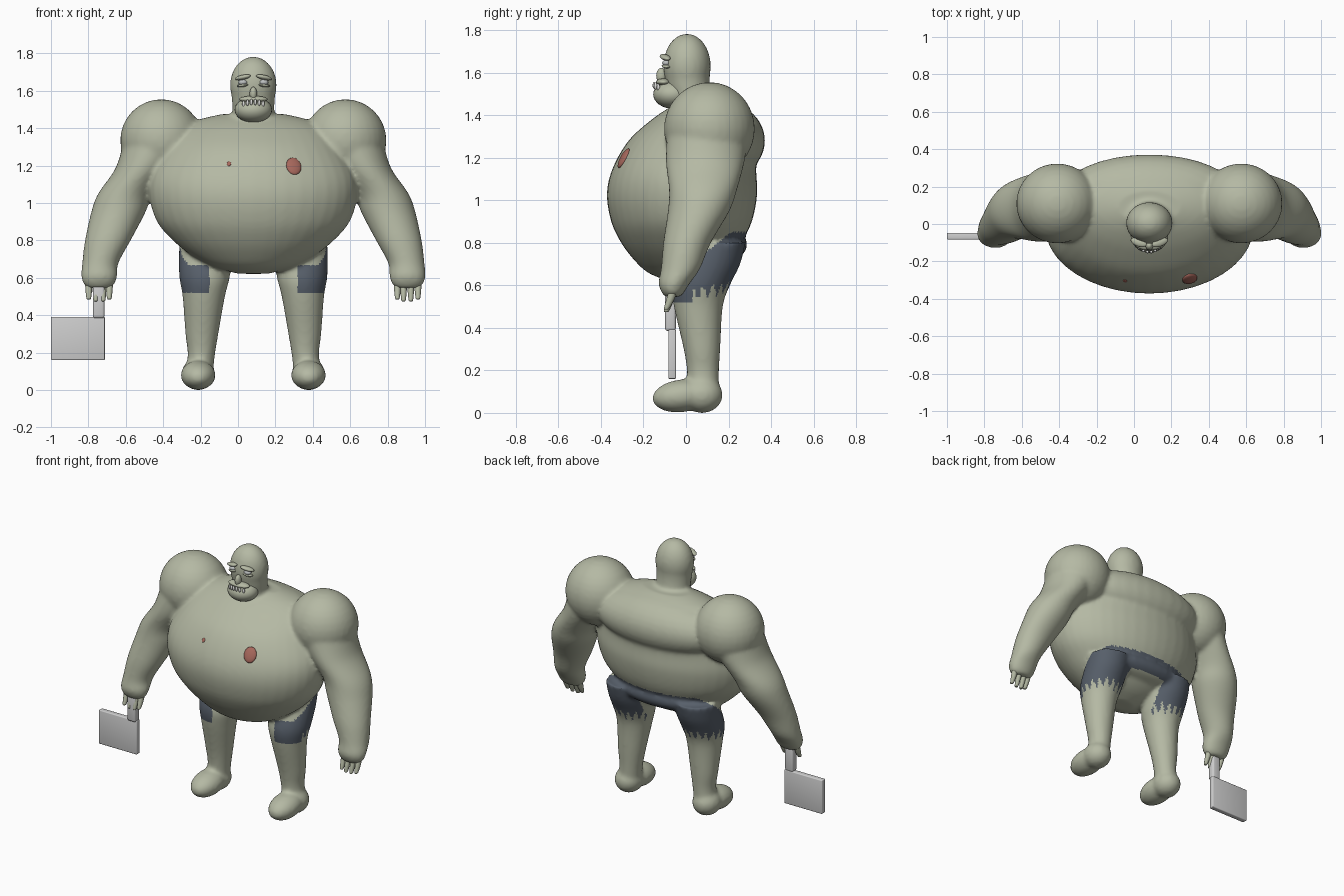
import bpy, bmesh, math
from mathutils import Vector, Matrix, Euler

if "Cube" in bpy.data.objects:
    bpy.data.objects.remove(bpy.data.objects["Cube"])

CX = 0.082  # symmetry plane of the figure


def material(name, rgb):
    m = bpy.data.materials.new(name)
    m.diffuse_color = (*rgb, 1)
    m.use_nodes = True
    m.node_tree.nodes["Principled BSDF"].inputs["Base Color"].default_value = m.diffuse_color
    return m


SKIN = material("sage skin", (0.46, 0.485, 0.37))
CLOTH = material("slate cloth", (0.095, 0.115, 0.145))
STEEL = material("pale steel", (0.62, 0.62, 0.62))
PINK = material("dusty red", (0.38, 0.135, 0.105))
TOOTH = material("tooth white", (0.72, 0.72, 0.70))
EYE = material("eye grey", (0.50, 0.52, 0.52))


def ellipsoid(bm, loc, size, rot=(0, 0, 0), seg=32):
    mat = Matrix.LocRotScale(Vector(loc), Euler(rot), Vector(size))
    bmesh.ops.create_uvsphere(bm, u_segments=seg, v_segments=seg // 2, radius=1, matrix=mat)


def spline(rows, steps=5):
    """Catmull-Rom through the stations."""
    out = []
    for i in range(len(rows) - 1):
        a, b, c, d = (rows[max(0, min(len(rows) - 1, i + k))] for k in (-1, 0, 1, 2))
        for s in range(steps):
            t = s / steps
            out.append([0.5 * (2 * q + (r - p) * t + (2 * p - 5 * q + 4 * r - w) * t * t
                               + (3 * q - p - 3 * r + w) * t ** 3)
                        for p, q, r, w in zip(a, b, c, d)])
    return out + [list(rows[-1])]


def loft(bm, rows, seg=40):
    """Horizontal ellipses: x, y, z, rx, ry."""
    rings = []
    for x, y, z, rx, ry in spline(rows):
        rings.append([bm.verts.new((x + rx * math.cos(2 * math.pi * k / seg),
                                    y + ry * math.sin(2 * math.pi * k / seg), z))
                      for k in range(seg)])
    for a, b in zip(rings, rings[1:]):
        for k in range(seg):
            j = (k + 1) % seg
            bm.faces.new((a[k], a[j], b[j], b[k]))
    bm.faces.new(rings[0])
    bm.faces.new(rings[-1])


def finish(bm, name, *mats):
    bmesh.ops.recalc_face_normals(bm, faces=bm.faces)
    me = bpy.data.meshes.new(name)
    bm.to_mesh(me)
    bm.free()
    for m in mats:
        me.materials.append(m)
    me.polygons.foreach_set("use_smooth", [True] * len(me.polygons))
    ob = bpy.data.objects.new(name, me)
    bpy.context.collection.objects.link(ob)
    return ob


def blob(name, mat, loc, size, rot=(0, 0, 0), seg=20):
    bm = bmesh.new()
    ellipsoid(bm, loc, size, rot, seg)
    return finish(bm, name, mat)


# ---- body: overlapping volumes fused into one skin ----
bm = bmesh.new()
# torso stations: z, front y, back y, half width
torso = [(0.622, -0.09, 0.03, 0.08), (0.66, -0.18, 0.12, 0.22), (0.72, -0.245, 0.20, 0.33),
         (0.80, -0.305, 0.26, 0.43), (0.90, -0.352, 0.31, 0.515), (1.03, -0.372, 0.335, 0.555),
         (1.15, -0.345, 0.33, 0.545), (1.28, -0.27, 0.34, 0.48), (1.38, -0.16, 0.32, 0.41),
         (1.44, -0.07, 0.26, 0.31), (1.475, 0.0, 0.18, 0.17)]
loft(bm, [(CX, (f + b) / 2, z, w, (b - f) / 2) for z, f, b, w in torso])
ellipsoid(bm, (CX, 0.15, 1.28), (0.48, 0.222, 0.19))      # upper back roll
ellipsoid(bm, (CX, 0.15, 0.79), (0.35, 0.138, 0.085))     # rump
# neck and head
loft(bm, [(CX, 0.05, 1.38, 0.15, 0.13), (CX, 0.03, 1.46, 0.115, 0.10),
          (CX, 0.01, 1.54, 0.114, 0.103), (CX, 0.005, 1.62, 0.122, 0.109)])
ellipsoid(bm, (CX, 0.005, 1.63), (0.125, 0.112, 0.153))
for s in (-1, 1):
    # shoulder
    ellipsoid(bm, (CX + s * 0.492, 0.11, 1.335), (0.22, 0.214, 0.22))
    # arm and palm
    arm = [(0.53, 0.10, 1.30, 0.17, 0.19), (0.595, 0.09, 1.18, 0.145, 0.185),
           (0.685, 0.08, 1.05, 0.145, 0.16), (0.722, 0.06, 0.95, 0.145, 0.145),
           (0.778, 0.005, 0.80, 0.122, 0.112), (0.818, -0.025, 0.68, 0.097, 0.092),
           (0.824, -0.055, 0.61, 0.096, 0.074), (0.825, -0.062, 0.565, 0.082, 0.052),
           (0.825, -0.062, 0.545, 0.055, 0.035)]
    loft(bm, [(CX + s * d, y, z, rx, ry) for d, y, z, rx, ry in arm])
    # leg
    leg = [(0.255, 0.15, 0.80, 0.14, 0.13), (0.258, 0.11, 0.70, 0.14, 0.145),
           (0.261, 0.07, 0.60, 0.134, 0.137), (0.265, 0.058, 0.50, 0.113, 0.115),
           (0.275, 0.075, 0.30, 0.088, 0.086), (0.278, 0.08, 0.19, 0.073, 0.075),
           (0.29, 0.08, 0.09, 0.075, 0.075)]
    loft(bm, [(CX + s * d, y, z, rx, ry) for d, y, z, rx, ry in leg])
    # foot
    ellipsoid(bm, (CX + s * 0.295, 0.075, 0.085), (0.090, 0.098, 0.086))
    ellipsoid(bm, (CX + s * 0.295, -0.02, 0.08), (0.093, 0.14, 0.077), (0.12, 0, 0))
raw = finish(bm, "body_source")
mod = raw.modifiers.new("fuse", 'REMESH')
mod.mode = 'VOXEL'
mod.voxel_size = 0.0125
mod.use_smooth_shade = True
mod = raw.modifiers.new("soften", 'SMOOTH')
mod.factor = 0.5
mod.iterations = 7
dg = bpy.context.evaluated_depsgraph_get()
me = bpy.data.meshes.new_from_object(raw.evaluated_get(dg))
bpy.data.objects.remove(raw)
body = bpy.data.objects.new("body", me)
bpy.context.collection.objects.link(body)
me.materials.clear()
me.materials.append(SKIN)
me.materials.append(CLOTH)


def is_shorts(c):
    """Ragged shorts: slanted waistline, torn hem, open at the front inner thigh."""
    d = abs(c.x - CX)
    if d > 0.44:
        return False
    waist = min(0.85, 0.665 + 0.80 * max(0, c.y + 0.02))
    ang = math.atan2(c.y - 0.08, d - 0.26)
    tear = abs(((ang * 2.6) % 1) - 0.5) * 2
    hem = 0.52 + 0.14 * max(0, c.y) + (0.075 * tear if c.y > 0.03 else 0)
    if c.y < 0.09 and d < 0.235:
        return False
    if d < 0.14:
        hem = 0.735
        if c.y < 0.17:
            return False
    return hem < c.z < waist


for p in me.polygons:
    p.use_smooth = True
    p.material_index = int(is_shorts(p.center))

# ---- nipples sit on the chest surface ----
me.update()
for name, x, z, r in (("nipple_left", 0.298, 1.197, 0.047), ("nipple_right", -0.048, 1.21, 0.013)):
    hit, loc, nor, _ = body.ray_cast(Vector((x, -2, z)), Vector((0, 1, 0)))
    if hit:
        blob(name, PINK, loc, (r * 0.88, r * 1.1, r * 0.3), nor.to_track_quat('Z', 'Y').to_euler())

# ---- face ----
blob("jaw", SKIN, (CX, -0.062, 1.498), (0.100, 0.092, 0.068), seg=32)
blob("upper_lip", SKIN, (CX, -0.105, 1.555), (0.078, 0.036, 0.018))
blob("nose", SKIN, (CX, -0.116, 1.585), (0.020, 0.024, 0.037))
for s in (-1, 1):
    blob("eyebrow", SKIN, (CX + s * 0.057, -0.098, 1.672), (0.046, 0.022, 0.013), (0, s * 0.2, s * 0.35))
    blob("eye", EYE, (CX + s * 0.056, -0.092, 1.645), (0.024, 0.020, 0.016))
    blob("eye_bag", SKIN, (CX + s * 0.058, -0.092, 1.629), (0.032, 0.021, 0.009), (0, s * 0.12, s * 0.35))
for i in range(6):
    u = (i - 2.5) / 2.5
    blob("tooth", TOOTH, (CX + u * 0.052, -0.150 + 0.020 * u * u, 1.540 - 0.010 * u * u),
         (0.008, 0.008, 0.017), seg=12)

# ---- fingers ----
for s in (-1, 1):
    for k, d in enumerate((0.770, 0.803, 0.842, 0.880)):
        bm = bmesh.new()
        tip = 0.475 if k in (1, 2) else 0.485
        x = CX + s * d
        loft(bm, [(x, -0.093, tip, 0.006, 0.006), (x, -0.091, tip + 0.006, 0.012, 0.013),
                  (x, -0.075, 0.53, 0.017, 0.019), (x, -0.055, 0.59, 0.021, 0.022)], 14)
        finish(bm, "finger", SKIN)


# ---- cleaver ----
def box(name, lo, hi, bevel):
    bm = bmesh.new()
    lo, hi = Vector(lo), Vector(hi)
    bmesh.ops.create_cube(bm, size=1, matrix=Matrix.LocRotScale((lo + hi) / 2, None, hi - lo))
    bmesh.ops.bevel(bm, geom=bm.edges[:], offset=bevel, segments=3, profile=0.5, affect='EDGES')
    ob = finish(bm, name, STEEL)
    bpy.context.view_layer.objects.active = ob
    ob.select_set(True)
    bpy.ops.object.shade_smooth_by_angle(angle=math.radians(35))
    ob.select_set(False)


box("cleaver_blade", (-1.0, -0.083, 0.16), (-0.712, -0.047, 0.392), 0.006)
box("cleaver_handle", (-0.776, -0.098, 0.385), (-0.714, -0.048, 0.57), 0.012)
